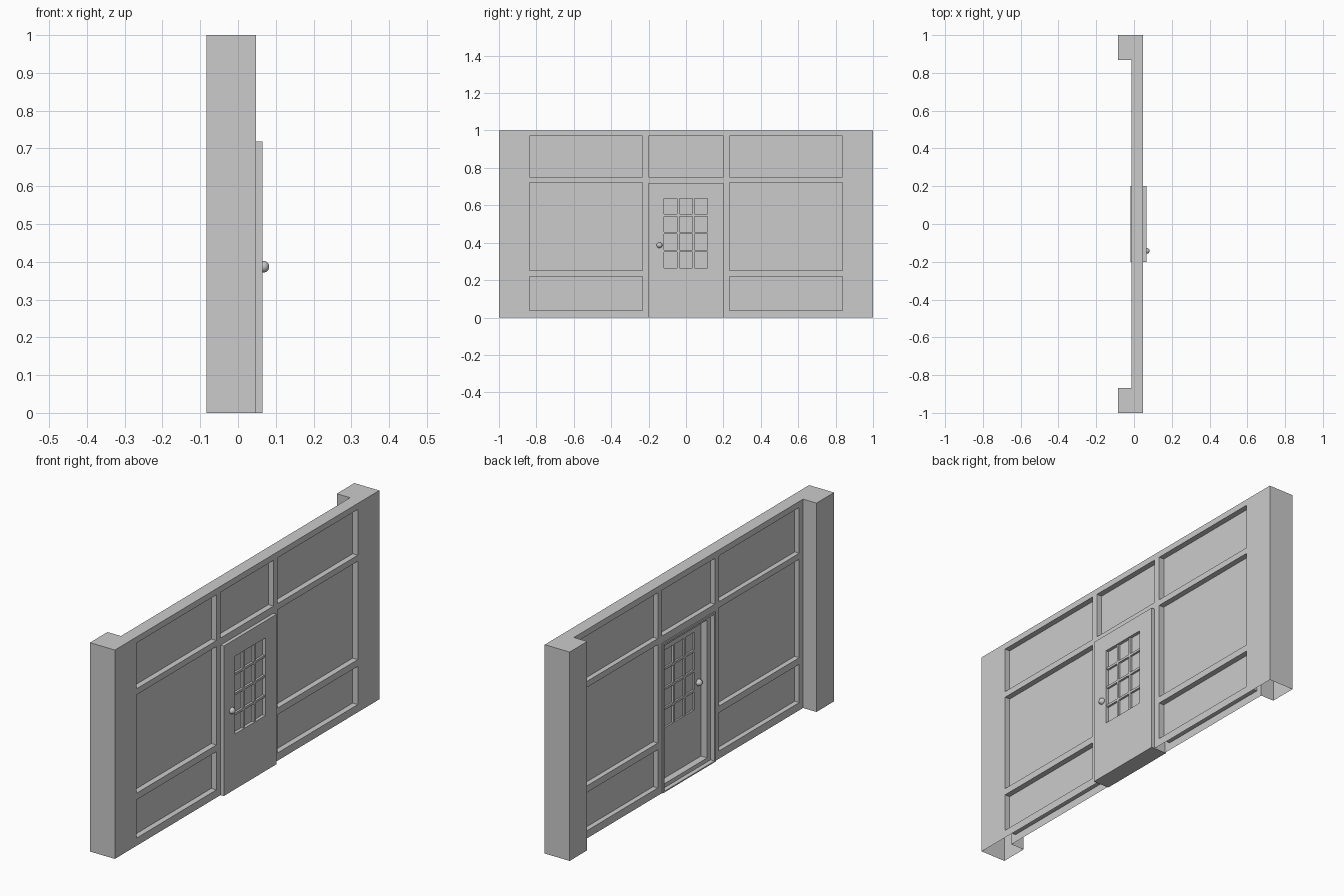
import bpy
import bmesh
from mathutils import Vector

cube = bpy.data.objects.get("Cube")
if cube:
    bpy.data.objects.remove(cube, do_unlink=True)

GREY = (0.6, 0.6, 0.6, 1)
paint = bpy.data.materials.new("plain_grey")
paint.use_nodes = True
paint.diffuse_color = GREY
paint.node_tree.nodes["Principled BSDF"].inputs["Base Color"].default_value = GREY

WALL_BACK, WALL_FRONT = -0.013, 0.048
PILLAR_BACK, PILLAR_IN = -0.084, 0.867
PANEL_BACK, PANEL_FRONT = 0.011, 0.021
DOOR_HALF, DOOR_TOP = 0.2, 0.718
DOOR_FRONT, LEAF_BACK = 0.065, 0.036


def make_object(name, bm):
    mesh = bpy.data.meshes.new(name)
    bmesh.ops.recalc_face_normals(bm, faces=bm.faces)
    bm.to_mesh(mesh)
    bm.free()
    mesh.materials.append(paint)
    obj = bpy.data.objects.new(name, mesh)
    bpy.context.collection.objects.link(obj)
    return obj


def add_box(bm, xs, ys, zs):
    lo, hi = Vector((xs[0], ys[0], zs[0])), Vector((xs[1], ys[1], zs[1]))
    box = bmesh.ops.create_cube(bm, size=1)
    for v in box["verts"]:
        v.co = (lo + hi) / 2 + v.co * (hi - lo)


def carve(obj, boxes):
    """Subtract a list of boxes from the object."""
    bm = bmesh.new()
    for box in boxes:
        add_box(bm, *box)
    cutter = make_object("cutter", bm)
    cutter.hide_render = True
    mod = obj.modifiers.new("carve", "BOOLEAN")
    mod.operation, mod.solver, mod.object = "DIFFERENCE", "EXACT", cutter
    graph = bpy.context.evaluated_depsgraph_get()
    mesh = bpy.data.meshes.new_from_object(obj.evaluated_get(graph))
    obj.modifiers.clear()
    obj.data = mesh
    bpy.data.objects.remove(cutter, do_unlink=True)


# Wall with end pillars: plan outline extruded upward
half = [(WALL_FRONT, 1), (PILLAR_BACK, 1), (PILLAR_BACK, PILLAR_IN), (WALL_BACK, PILLAR_IN)]
outline = half + [(x, -y) for x, y in reversed(half)]
bm = bmesh.new()
base = bm.faces.new([bm.verts.new((x, y, 0)) for x, y in outline])
top = bmesh.ops.extrude_face_region(bm, geom=[base], use_keep_orig=True)
for v in top["geom"]:
    if isinstance(v, bmesh.types.BMVert):
        v.co.z = 1
wall = make_object("wall", bm)

# Sunk panels on both faces, and the doorway
rows = [(0.037, 0.22), (0.252, 0.723), (0.752, 0.971)]
panels = [(ys, zs) for ys in ((-0.838, -0.232), (0.232, 0.838)) for zs in rows]
panels.append(((-DOOR_HALF, DOOR_HALF), rows[2]))
cuts = []
for ys, zs in panels:
    cuts.append(((PANEL_FRONT, 0.2), ys, zs))
    cuts.append(((-0.2, PANEL_BACK), ys, zs))
cuts.append(((-0.2, 0.2), (-DOOR_HALF, DOOR_HALF), (-0.1, DOOR_TOP)))
carve(wall, cuts)

# The wall shell is open underneath
bm = bmesh.new()
bm.from_mesh(wall.data)
under = [f for f in bm.faces if all(v.co.z < 0.001 for v in f.verts)]
bmesh.ops.delete(bm, geom=under, context="FACES")
bm.to_mesh(wall.data)
bm.free()

# Door block with a stepped recess behind
bm = bmesh.new()
add_box(bm, (-0.018, DOOR_FRONT), (-DOOR_HALF, DOOR_HALF), (0, DOOR_TOP))
door = make_object("door", bm)
carve(door, [((-0.1, 0.003), (-0.19, 0.19), (0.006, 0.708))])
carve(door, [((-0.1, LEAF_BACK), (-0.165, 0.165), (0.025, 0.685))])

# Window: shallow sunk field, then panes between glazing bars
Y0, Y1, Z0, Z1, BAR = -0.117, 0.115, 0.265, 0.637, 0.011
COLS, ROWS = 3, 4
pane_w = (Y1 - Y0 - BAR * (COLS - 1)) / COLS
pane_h = (Z1 - Z0 - BAR * (ROWS - 1)) / ROWS
carve(door, [((0.06, 0.2), (Y0, Y1), (Z0, Z1))])
panes = []
for c in range(COLS):
    for r in range(ROWS):
        y, z = Y0 + c * (pane_w + BAR), Z0 + r * (pane_h + BAR)
        for xs in ((0.05, 0.2), (0.0, 0.044)):
            panes.append((xs, (y, y + pane_w), (z, z + pane_h)))
carve(door, panes)

# Door knobs on both faces
for name, x in (("front_knob", 0.067), ("back_knob", 0.03)):
    bm = bmesh.new()
    bmesh.ops.create_uvsphere(bm, u_segments=20, v_segments=12, radius=0.0155)
    bmesh.ops.translate(bm, vec=(x, -0.142, 0.387), verts=bm.verts)
    knob = make_object(name, bm)
    knob.data.shade_smooth()
